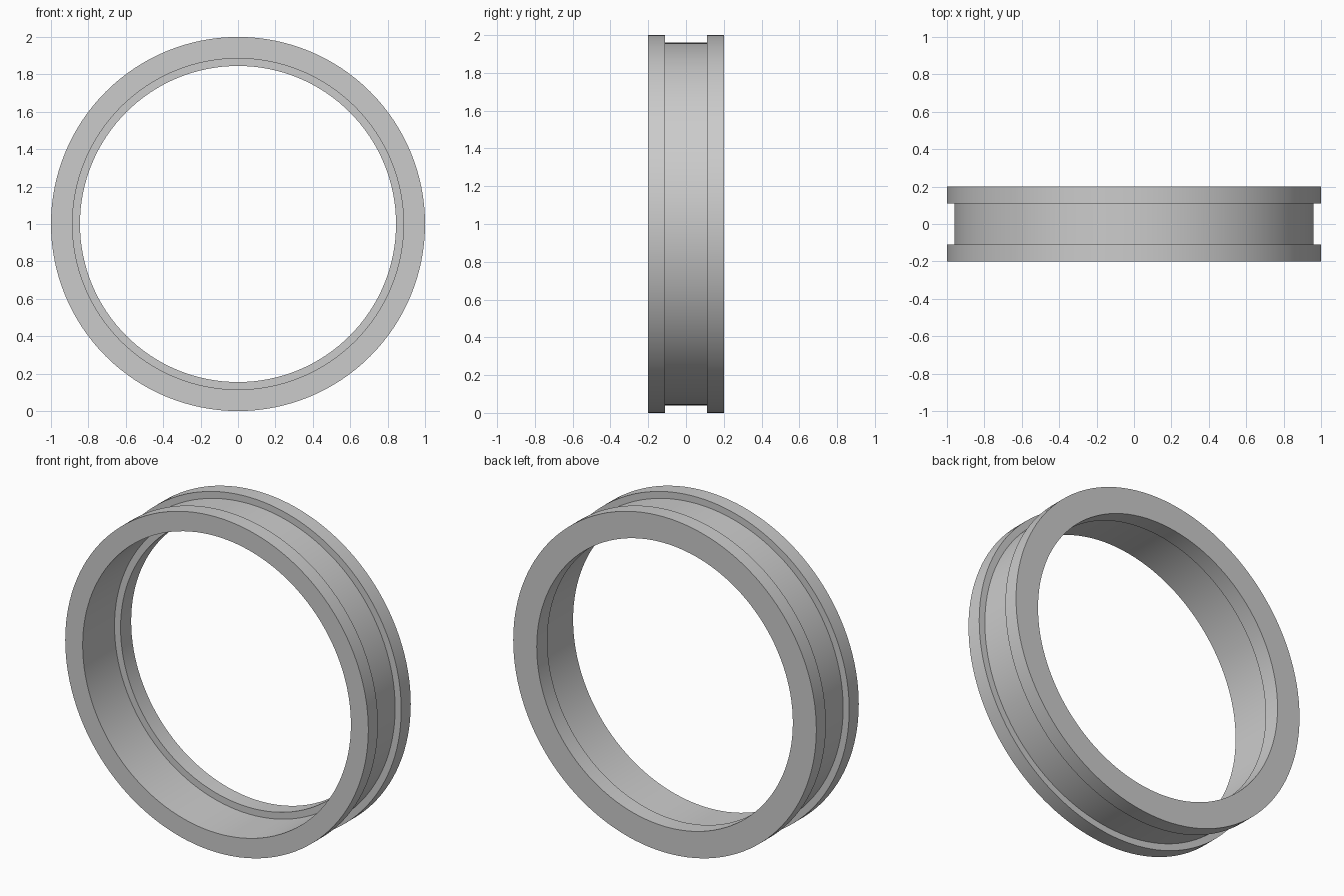
import bpy
import bmesh
import math
from mathutils import Matrix, Vector

cube = bpy.data.objects.get("Cube")
if cube:
    bpy.data.objects.remove(cube, do_unlink=True)

# Plain grey material
grey = bpy.data.materials.new("plain grey")
grey.use_nodes = True
colour = (0.6, 0.6, 0.6, 1)
grey.diffuse_color = colour
grey.node_tree.nodes["Principled BSDF"].inputs["Base Color"].default_value = colour

OUTER, GROOVE, BORE, LIP = 1.0, 0.96, 0.885, 0.845
HALF, GROOVE_HALF, STEP = 0.2, 0.11, 0.1

# Closed cross-section (radius, depth): two rims, outer groove, stepped bore
profile = [
    (BORE, -HALF), (OUTER, -HALF), (OUTER, -GROOVE_HALF),
    (GROOVE, -GROOVE_HALF), (GROOVE, GROOVE_HALF), (OUTER, GROOVE_HALF),
    (OUTER, HALF), (LIP, HALF), (LIP, STEP), (BORE, STEP),
]

# Turn the section around the ring's axis
bm = bmesh.new()
verts = [bm.verts.new((r, y, 0)) for r, y in profile]
edges = [bm.edges.new((a, b)) for a, b in zip(verts, verts[1:] + verts[:1])]
bmesh.ops.spin(bm, geom=verts + edges, cent=(0, 0, 0), axis=(0, 1, 0),
               angle=math.tau, steps=128, use_merge=True)
bmesh.ops.remove_doubles(bm, verts=bm.verts, dist=0.0001)
bmesh.ops.recalc_face_normals(bm, faces=bm.faces)
bmesh.ops.transform(bm, matrix=Matrix.Translation(Vector((0, 0, OUTER))), verts=bm.verts)

mesh = bpy.data.meshes.new("grooved_ring")
bm.to_mesh(mesh)
bm.free()
mesh.materials.append(grey)
ring = bpy.data.objects.new("grooved_ring", mesh)
bpy.context.collection.objects.link(ring)

# Smooth round walls, sharp corners
bpy.ops.object.select_all(action="DESELECT")
ring.select_set(True)
bpy.context.view_layer.objects.active = ring
bpy.ops.object.shade_smooth_by_angle(angle=math.radians(30))
